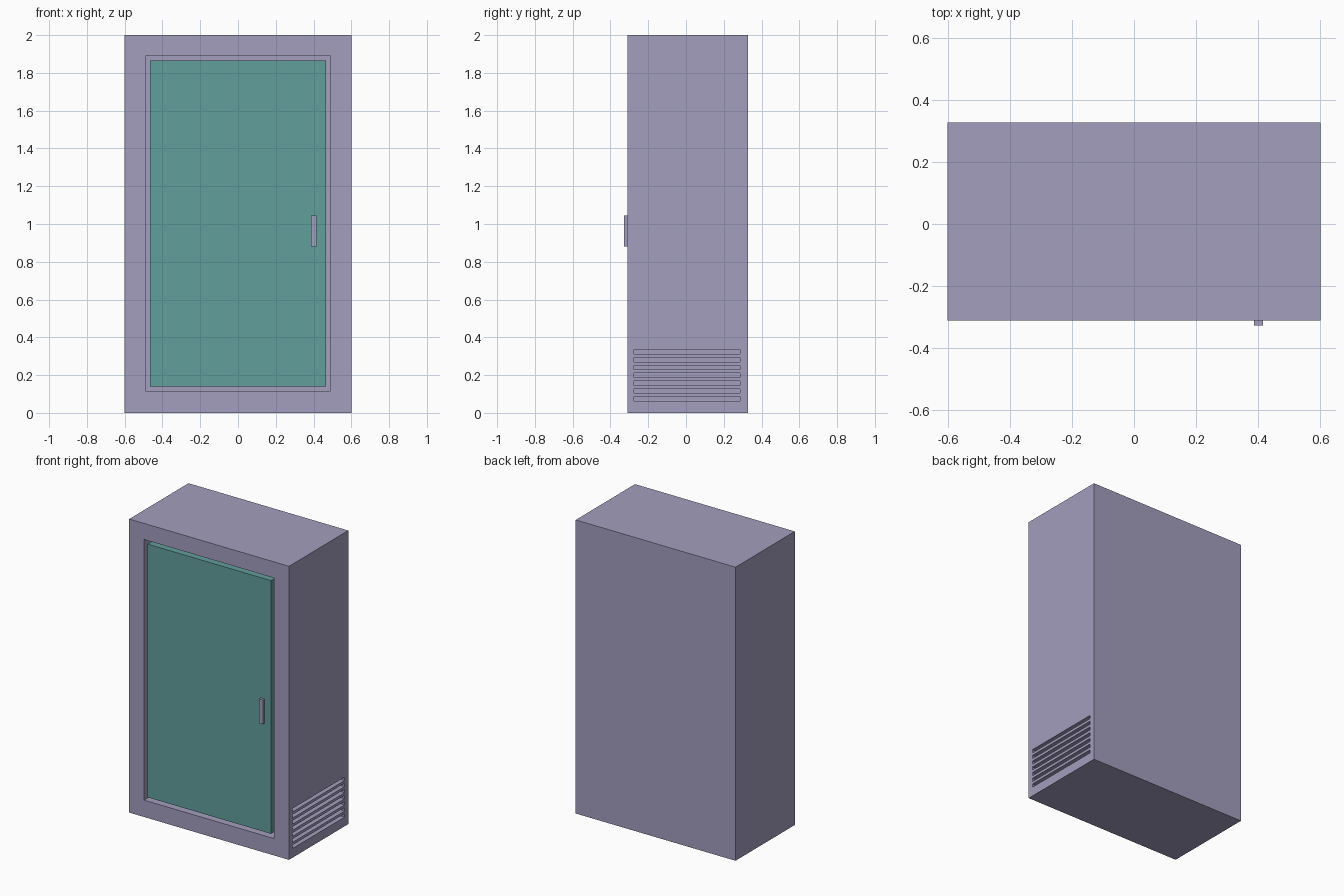
import bpy
import bmesh
from mathutils import Matrix, Vector

if "Cube" in bpy.data.objects:
    bpy.data.objects.remove(bpy.data.objects["Cube"])


def material(name, rgb):
    m = bpy.data.materials.new(name)
    m.diffuse_color = (*rgb, 1.0)
    m.use_nodes = True
    m.node_tree.nodes["Principled BSDF"].inputs["Base Color"].default_value = m.diffuse_color
    return m


lavender = material("lavender_paint", (0.366, 0.342, 0.515))
teal = material("teal_paint", (0.120, 0.342, 0.332))


def boxes(name, bounds, mat):
    """One object made of axis-aligned boxes, each given as (low, high) corners."""
    bm = bmesh.new()
    for lo, hi in bounds:
        lo, hi = Vector(lo), Vector(hi)
        place = Matrix.Translation((lo + hi) / 2) @ Matrix.Diagonal((*(hi - lo), 1.0))
        bmesh.ops.create_cube(bm, size=1.0, matrix=place)
    mesh = bpy.data.meshes.new(name)
    bm.to_mesh(mesh)
    bm.free()
    mesh.materials.append(mat)
    obj = bpy.data.objects.new(name, mesh)
    bpy.context.collection.objects.link(obj)
    return obj


W = 0.602                      # half width
FRONT, BACK = -0.311, 0.327
RECESS = FRONT + 0.08          # back of the door opening

# Cabinet body
body = boxes("cabinet_body", [((-W, FRONT, 0), (W, BACK, 2.0))], lavender)

# Cutters: door opening in the front, seven vent slots in the right side
cuts = [((-0.49, FRONT - 0.1, 0.115), (0.49, RECESS, 1.89))]
for i in range(7):
    z = 0.063 + i * 0.0415
    cuts.append(((W - 0.03, -0.275, z), (W + 0.1, 0.287, z + 0.023)))
cutter = boxes("opening_cutter", cuts, lavender)
cutter.hide_render = True

mod = body.modifiers.new("openings", "BOOLEAN")
mod.operation = "DIFFERENCE"
mod.solver = "EXACT"
mod.object = cutter
bpy.context.view_layer.objects.active = body
bpy.ops.object.modifier_apply(modifier=mod.name)
bpy.data.objects.remove(cutter)

# Door panel standing in the opening with an even gap
boxes("door", [((-0.465, FRONT + 0.002, 0.14), (0.465, RECESS, 1.865))], teal)

# Door handle
boxes("door_handle", [((0.387, -0.327, 0.88), (0.416, FRONT + 0.002, 1.045))], lavender)
